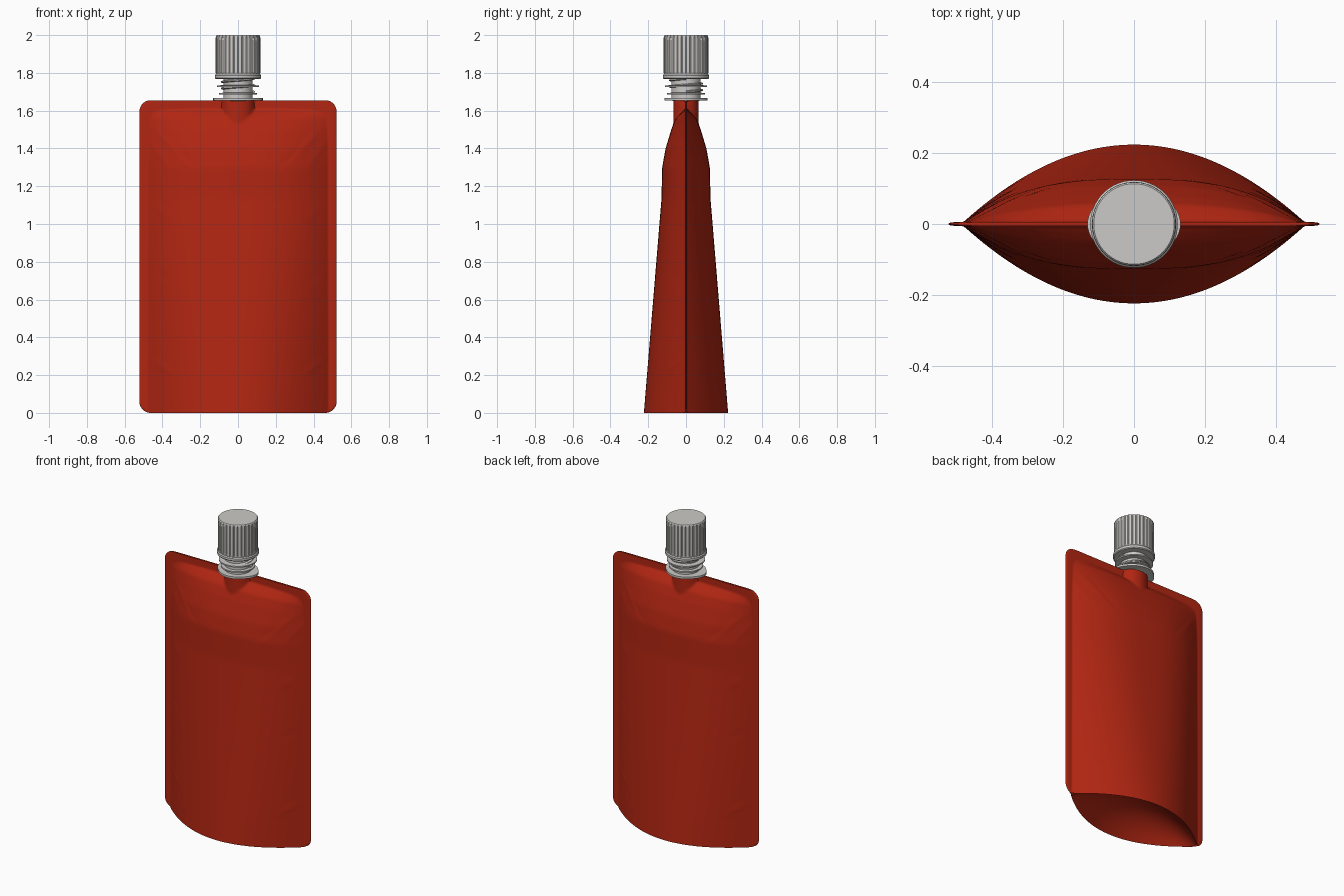
import bpy, bmesh, math

if "Cube" in bpy.data.objects:
    bpy.data.objects.remove(bpy.data.objects["Cube"])


def material(name, rgb):
    m = bpy.data.materials.new(name)
    m.use_nodes = True
    m.diffuse_color = (*rgb, 1)
    node = next(n for n in m.node_tree.nodes if n.type == "BSDF_PRINCIPLED")
    node.inputs["Base Color"].default_value = (*rgb, 1)
    return m


RED = material("red foil", (0.44, 0.019, 0.006))
GREY = material("light grey plastic", (0.6, 0.59, 0.57))


def finish(bm, name, mat, angle):
    bmesh.ops.remove_doubles(bm, verts=bm.verts, dist=0.00005)
    bmesh.ops.recalc_face_normals(bm, faces=bm.faces)
    mesh = bpy.data.meshes.new(name)
    bm.to_mesh(mesh)
    bm.free()
    mesh.materials.append(mat)
    ob = bpy.data.objects.new(name, mesh)
    bpy.context.collection.objects.link(ob)
    bpy.ops.object.select_all(action="DESELECT")
    ob.select_set(True)
    bpy.context.view_layer.objects.active = ob
    bpy.ops.object.shade_smooth_by_angle(angle=math.radians(angle))
    return ob


def skin(bm, rows, closed):
    """Quads between neighbouring rows of points."""
    vs = [[bm.verts.new(p) for p in row] for row in rows]
    n = len(vs[0])
    for a, b in zip(vs, vs[1:]):
        for j in range(n if closed else n - 1):
            k = (j + 1) % n
            bm.faces.new((a[j], a[k], b[k], b[j]))
    return vs


def lathe(name, profile, segs, mat, shape=lambda t, z: 1.0, angle=35):
    bm = bmesh.new()
    rows = []
    for r, z in profile:
        ts = [math.tau * i / segs for i in range(segs)]
        rows.append([(r * shape(t, z) * math.cos(t), r * shape(t, z) * math.sin(t), z) for t in ts])
    vs = skin(bm, rows, True)
    bm.faces.new(vs[0])
    bm.faces.new(vs[-1])
    return finish(bm, name, mat, angle)


# Pouch: lens-shaped body with flat sealed edges and a folded-in base
HALF_W, TOP, SEAL = 0.522, 1.655, 0.485
DEPTH = [(0, .223), (1.13, .13), (1.3, .126), (1.4, .108), (1.5, .078),
         (1.56, .055), (1.595, .022), (1.615, 0), (2, 0)]
# Creases: centre x, centre z, angle, half length, height
CREASES = [(.36, 1.42, 45, .11, .008), (.30, 1.37, 40, .09, -.006), (.43, 1.38, 52, .07, .006),
           (.40, 1.06, 35, .05, .005), (.40, .72, 30, .05, -.004), (.41, .25, 35, .06, .006)]


def body_depth(z):
    for (z0, d0), (z1, d1) in zip(DEPTH, DEPTH[1:]):
        if z <= z1:
            return d0 + (d1 - d0) * (z - z0) / (z1 - z0)


def half_width(z):
    r = 0.06
    e = max(0, r - z, z - (TOP - r))
    return HALF_W - r + math.sqrt(max(0, r * r - e * e))


def panel_depth(x, z, u):
    s = min(1, abs(x) / SEAL)
    power = 2 + 0.8 * min(1, z / 1.3)
    d = body_depth(z) * (1 - s ** power)
    # Sleeve around the spout
    if z > 1.4 and abs(x) < 0.085:
        d = max(d, 0.067 * math.sqrt(1 - (x / 0.085) ** 2))
    # Small folds near the side seals
    for cx, cz, ang, length, height in CREASES:
        a = math.radians(ang)
        dx, dz = abs(x) - cx, z - cz
        along = dx * math.cos(a) + dz * math.sin(a)
        across = dz * math.cos(a) - dx * math.sin(a)
        d += height * math.exp(-(along / length) ** 2 - (across / 0.014) ** 2) * (1 - s)**0.5
    rim = 0.006 * math.sqrt(max(0, 1 - abs(u) ** 40))
    return max(d, rim)


def pouch():
    cols, rows, folds = 140, 120, 10
    levels = [TOP * 0.5 * (1 + math.cos(math.pi * j / rows)) for j in range(rows + 1)]
    grid = []
    for i in range(cols + 1):
        t = 2 * i / cols - 1
        u = 0.4 * t + 0.6 * math.sin(t * math.pi / 2)
        front = [(half_width(z) * u, -panel_depth(half_width(z) * u, z, u), z) for z in levels]
        x, y, _ = front[-1]
        base = []
        for k in range(1, folds):
            f = 2 * k / folds - 1
            base.append((x, -y * f, 0.13 * (1 - f * f) * (1 - u * u)))
        back = [(px, -py, pz) for px, py, pz in reversed(front)]
        grid.append(front + base + back)
    bm = bmesh.new()
    skin(bm, grid, True)
    finish(bm, "pouch", RED, 50)


pouch()

# Spout with two collars
spout = [(.066, 1.6), (.066, 1.65), (.078, 1.655)]
for z, r in [(1.69, .1), (1.73, .112)]:
    spout += [(.078, z - .005), (r, z - .004), (r, z + .004), (.078, z + .005)]
spout += [(.078, 1.79)]
lathe("spout", spout, 48, GREY)

# Lower flange, drawn out to a point on either side
lathe("flange", [(.07, 1.653), (.114, 1.653), (.114, 1.666), (.07, 1.666)], 64, GREY,
      lambda t, z: 1 + 0.15 * abs(math.cos(t)) ** 8)

# Screw thread under the cap
bm = bmesh.new()
rings = []
for i in range(97):
    t = math.tau * i / 48
    z = 1.7 + 0.035 * i / 48
    rings.append([(r * math.cos(t), r * math.sin(t), z + h)
                  for r, h in ((.074, -.008), (.09, -.003), (.09, .003), (.074, .008))])
ends = skin(bm, rings, True)
bm.faces.new(ends[0])
bm.faces.new(ends[-1])
finish(bm, "screw_thread", GREY, 35)


# Cap with grooved side, smooth top edge and tamper ring
def grooves(t, z):
    i = round(t / math.tau * 192)
    return 0.965 if i % 6 == 0 and 1.8 < z < 1.99 else 1.0


lathe("cap", [(.08, 1.785), (.117, 1.785), (.117, 1.799), (.118, 1.801), (.118, 1.985),
              (.117, 1.995), (.113, 2.0)], 192, GREY, grooves, 25)
lathe("tamper_ring", [(.085, 1.768), (.118, 1.768), (.123, 1.773), (.123, 1.787),
                      (.118, 1.793), (.085, 1.793)], 64, GREY)
